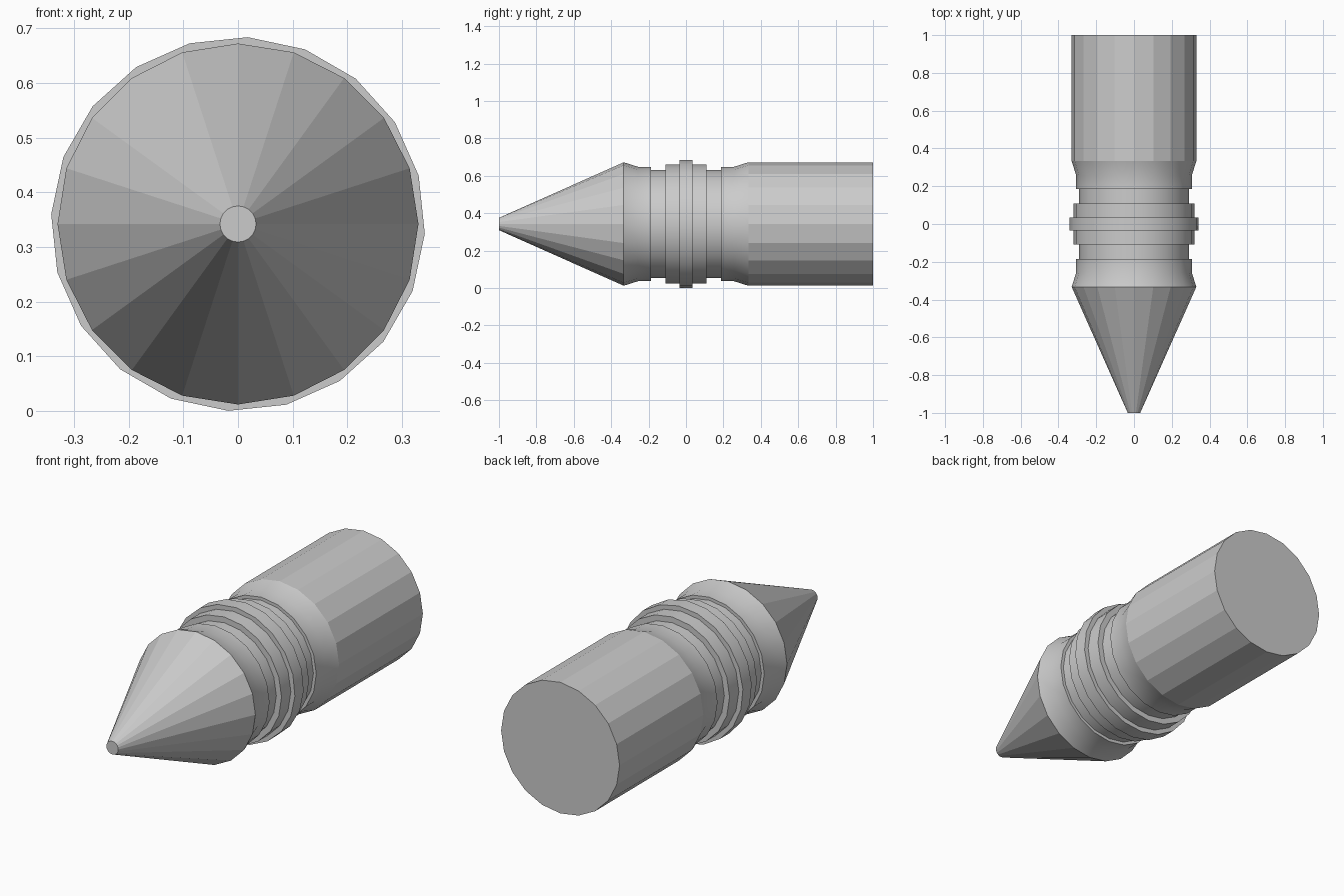
import bpy, math

if "Cube" in bpy.data.objects:
    bpy.data.objects.remove(bpy.data.objects["Cube"])

SIDES = 20
AXIS_Z = 0.342


def lathe(name, profile, turn=0.0, smooth=False):
    """Spin (y, radius) points around the long axis; radius 0 closes with a flat cap."""
    verts, faces, rings = [], [], []
    for y, r in profile:
        if r == 0:
            rings.append(None)
            continue
        rings.append(len(verts))
        for i in range(SIDES):
            a = 2 * math.pi * i / SIDES + math.radians(turn)
            verts.append((r * math.sin(a), y, r * math.cos(a)))
    for a, b in zip(rings, rings[1:]):
        if a is None:
            faces.append([b + i for i in range(SIDES)])
        elif b is None:
            faces.append([a + i for i in reversed(range(SIDES))])
        else:
            for i in range(SIDES):
                j = (i + 1) % SIDES
                faces.append((a + j, a + i, b + i, b + j))
    mesh = bpy.data.meshes.new(name)
    mesh.from_pydata(verts, [], faces)
    mesh.update()
    obj = bpy.data.objects.new(name, mesh)
    bpy.context.collection.objects.link(obj)
    obj.location.z = AXIS_Z
    if smooth:
        bpy.ops.object.select_all(action='DESELECT')
        obj.select_set(True)
        bpy.context.view_layer.objects.active = obj
        bpy.ops.object.shade_smooth_by_angle(angle=math.radians(30))
    return obj


# Faceted conical tip with a small blunt end
lathe("tip", [(-1, 0), (-1, 0.033), (-0.333, 0.33)])

# Faceted shank with a flat rear end
lathe("shank", [(0.333, 0.33), (1, 0.33), (1, 0)])

# Stepped, grooved neck: rear half, mirrored to the front
neck = lathe("neck", [(0.033, 0.319), (0.109, 0.319), (0.109, 0.29), (0.186, 0.29),
                      (0.186, 0.306), (0.257, 0.306), (0.333, 0.33)], smooth=True)
mirror = neck.modifiers.new("front_half", 'MIRROR')
mirror.use_axis = (False, True, False)
mirror.use_mirror_merge = False

# Raised collar in the middle, slightly twisted against the neck
lathe("collar", [(-0.035, 0.312), (-0.035, 0.342), (0.035, 0.342), (0.035, 0.312)],
      turn=3, smooth=True)
